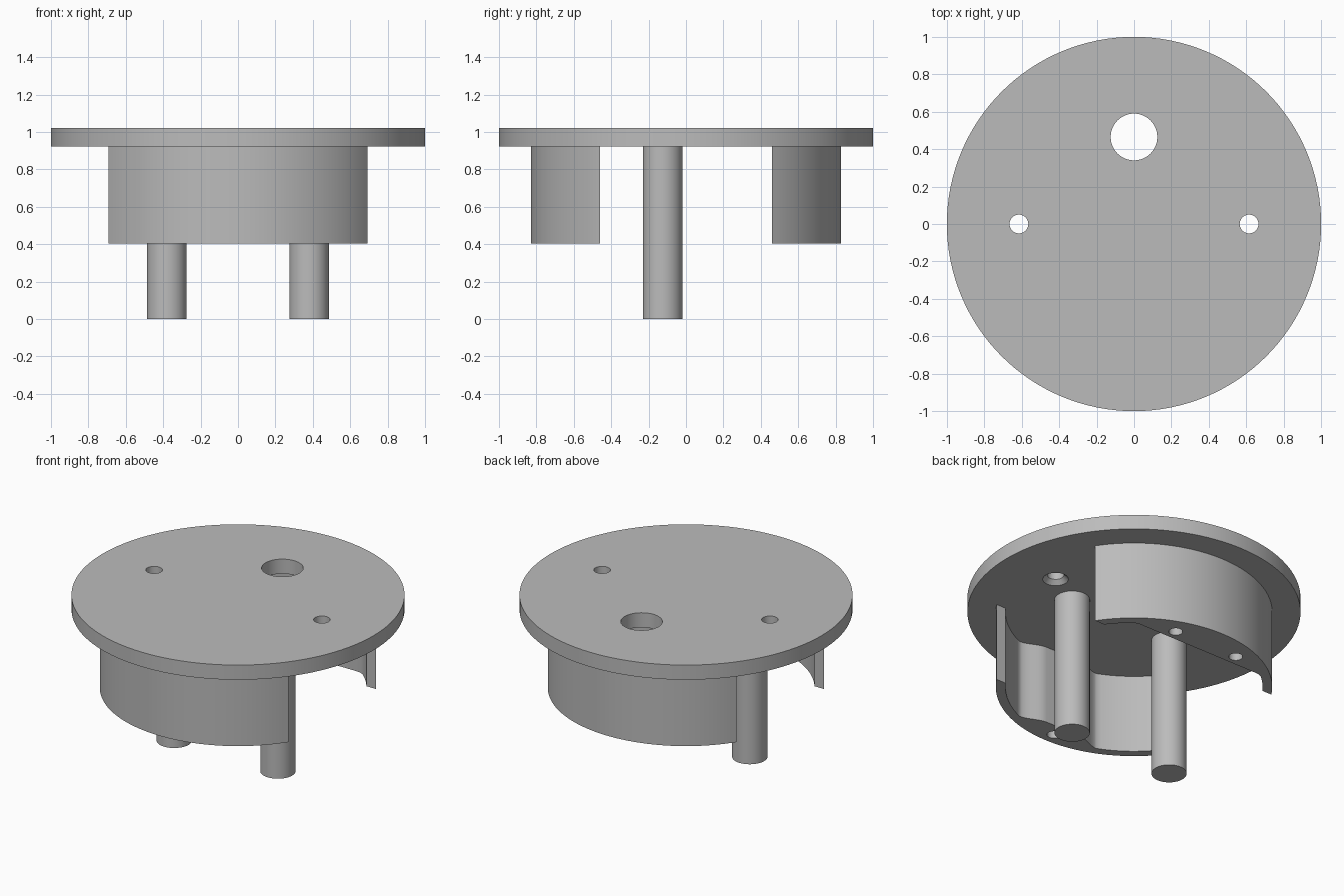
import bpy, bmesh
from math import cos, sin, pi, acos, asin, atan2

if "Cube" in bpy.data.objects:
    bpy.data.objects.remove(bpy.data.objects["Cube"])

PLATE_BOTTOM, PLATE_TOP, WALL_BOTTOM = 0.923, 1.02, 0.404
OUTER, INNER, END_Y = 0.83, 0.772, 0.46

gray = bpy.data.materials.new("plain gray")
gray.use_nodes = True
gray.diffuse_color = (0.5, 0.5, 0.5, 1)
gray.node_tree.nodes["Principled BSDF"].inputs["Base Color"].default_value = gray.diffuse_color


def prism(name, points, z0, z1):
    """Extrude a flat outline from z0 to z1."""
    bm = bmesh.new()
    face = bm.faces.new([bm.verts.new((x, y, z0)) for x, y in points])
    top = bmesh.ops.extrude_face_region(bm, geom=[face])["geom"]
    bmesh.ops.translate(bm, vec=(0, 0, z1 - z0),
                        verts=[g for g in top if isinstance(g, bmesh.types.BMVert)])
    return finish(name, bm)


def cone(name, x, y, z0, z1, r0, r1=None, sides=48):
    """Cylinder, or cone when the two radii differ."""
    bm = bmesh.new()
    bmesh.ops.create_cone(bm, cap_ends=True, segments=sides, radius1=r0,
                          radius2=r0 if r1 is None else r1, depth=z1 - z0)
    bmesh.ops.translate(bm, vec=(x, y, (z0 + z1) / 2), verts=bm.verts)
    return finish(name, bm)


def finish(name, bm):
    bmesh.ops.recalc_face_normals(bm, faces=bm.faces)
    mesh = bpy.data.meshes.new(name)
    bm.to_mesh(mesh)
    bm.free()
    mesh.materials.append(gray)
    obj = bpy.data.objects.new(name, mesh)
    bpy.context.collection.objects.link(obj)
    return obj


def select(obj):
    bpy.ops.object.select_all(action="DESELECT")
    obj.select_set(True)
    bpy.context.view_layer.objects.active = obj


def cut(obj, cutters):
    """Subtract each cutter and discard it."""
    select(obj)
    for cutter in cutters:
        mod = obj.modifiers.new("hole", "BOOLEAN")
        mod.operation, mod.solver, mod.object = "DIFFERENCE", "EXACT", cutter
        bpy.ops.object.modifier_apply(modifier=mod.name)
        bpy.data.objects.remove(cutter)


def smooth(obj):
    select(obj)
    bpy.ops.object.shade_smooth_by_angle(angle=pi / 6)


def arc(r, a0, a1, n, cx=0, cy=0):
    return [(cx + r * cos(a0 + (a1 - a0) * i / n), cy + r * sin(a0 + (a1 - a0) * i / n))
            for i in range(n + 1)]


def mirrored(half):
    """Complete an outline edge running from the +x end to the centre."""
    return half + [(-x, y) for x, y in reversed(half)]


# Round top plate with a large hole and two countersunk screw holes
plate = cone("top_plate", 0, 0, PLATE_BOTTOM, PLATE_TOP, 1, sides=128)
holes = [cone("cutter", 0, 0.465, 0.8, 1.1, 0.125)]
for x in (-0.615, 0.615):
    holes.append(cone("cutter", x, 0, 0.8, 1.1, 0.05))
    holes.append(cone("cutter", x, 0, PLATE_BOTTOM - 0.01, PLATE_BOTTOM + 0.028, 0.087, 0.05))
cut(plate, holes)
smooth(plate)

# Outer edge shared by both wall segments, from -x end to +x end
end_out, end_in = asin(END_Y / OUTER), asin(END_Y / INNER)
outer_edge = arc(OUTER, pi - end_out, end_out, 48)

# Back wall: thin ends, rounded into a straight inner face
FLAT_Y, R = 0.6, 0.1
fy = FLAT_Y - R
fx = ((INNER - R) ** 2 - fy ** 2) ** 0.5
inner_half = arc(INNER, end_in, atan2(fy, fx), 3) + arc(R, atan2(fy, fx), pi / 2, 8, fx, fy)[1:]
back_wall = prism("back_wall", outer_edge + mirrored(inner_half), WALL_BOTTOM, PLATE_BOTTOM)
cut(back_wall, [cone("cutter", x, 0.67, 0.3, 0.8, 0.042, sides=32) for x in (-0.235, 0.235)])
smooth(back_wall)

# Front wall: thin curved shell with a soft boss in the middle for one screw
boss_start, boss_top, flat_x = acos(0.3 / INNER), 0.66, 0.13
sx, sy = INNER * cos(boss_start), INNER * sin(boss_start)
shell_half = arc(INNER, end_in, boss_start, 14)
for i in range(1, 13):
    t = i / 12
    ease = t * t * (3 - 2 * t)
    shell_half.append((sx + (flat_x - sx) * t, sy + (boss_top - sy) * ease))
front_outline = [(x, -y) for x, y in outer_edge + mirrored(shell_half)]
front_wall = prism("front_wall", front_outline, WALL_BOTTOM, PLATE_BOTTOM)
cut(front_wall, [cone("cutter", 0, -0.748, 0.3, 0.8, 0.042, sides=32)])
smooth(front_wall)

# Two long round posts
for side, x in (("left", 0.38), ("right", -0.38)):
    smooth(cone(side + "_post", x, -0.125, 0, PLATE_BOTTOM, 0.106))
